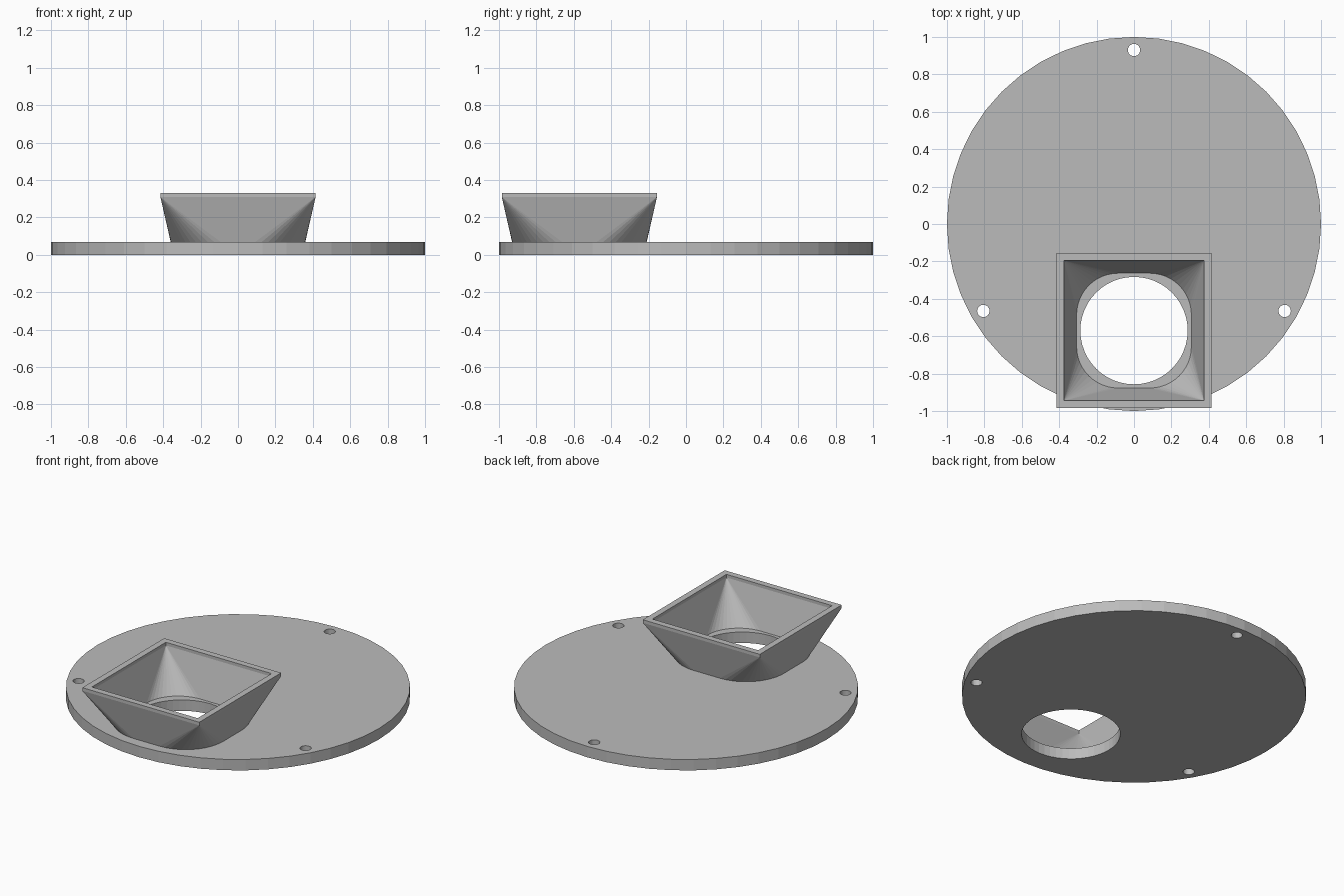
import bpy, bmesh, math

cube = bpy.data.objects.get("Cube")
if cube:
    bpy.data.objects.remove(cube, do_unlink=True)

PLATE_TOP, LIP_Z, RIM_Z = 0.07, 0.31, 0.33
CENTRE_Y = -0.57

grey = bpy.data.materials.new("plain grey")
grey.use_nodes = True
colour = (0.5, 0.5, 0.5, 1)
grey.diffuse_color = colour
grey.node_tree.nodes["Principled BSDF"].inputs["Base Color"].default_value = colour


def finish(bm, name):
    mesh = bpy.data.meshes.new(name)
    bm.to_mesh(mesh)
    bm.free()
    mesh.materials.append(grey)
    obj = bpy.data.objects.new(name, mesh)
    bpy.context.collection.objects.link(obj)
    return obj


def circle_edges(bm, x, y, radius, sides):
    turn = 2 * math.pi / sides
    verts = [bm.verts.new((x + radius * math.cos(i * turn), y + radius * math.sin(i * turn), 0))
             for i in range(sides)]
    return [bm.edges.new((v, verts[i - 1])) for i, v in enumerate(verts)]


# Round base plate with a large opening and three screw holes
bm = bmesh.new()
edges = circle_edges(bm, 0, 0, 1, 48)
edges += circle_edges(bm, 0, CENTRE_Y, 0.287, 48)
for degrees in (90, 210, 330):
    a = math.radians(degrees)
    edges += circle_edges(bm, 0.93 * math.cos(a), 0.93 * math.sin(a), 0.033, 24)
bmesh.ops.triangle_fill(bm, edges=edges, use_beauty=True, normal=(0, 0, 1))
top = bmesh.ops.extrude_face_region(bm, geom=bm.faces[:])["geom"]
bmesh.ops.translate(bm, vec=(0, 0, PLATE_TOP),
                    verts=[g for g in top if isinstance(g, bmesh.types.BMVert)])
bmesh.ops.recalc_face_normals(bm, faces=bm.faces[:])
finish(bm, "base_plate")


# Funnel blending from a round throat to a square mouth
def rounded_square(bm, flat, radius, z, steps=12):
    loop = []
    for quarter in range(4):
        mid = math.radians(45 + 90 * quarter)
        cx = math.copysign(flat, math.cos(mid))
        cy = math.copysign(flat, math.sin(mid))
        for i in range(steps + 1):
            a = math.radians(90) * (quarter + i / steps)
            loop.append(bm.verts.new((cx + radius * math.cos(a),
                                      CENTRE_Y + cy + radius * math.sin(a), z)))
    return loop


bm = bmesh.new()
t = PLATE_TOP / LIP_Z
outer, inner = 0.415, 0.375
loops = [rounded_square(bm, f, r, z) for f, r, z in (
    (outer * t, 0.344 * (1 - t), PLATE_TOP),
    (outer, 0, LIP_Z), (outer, 0, RIM_Z),
    (inner, 0, RIM_Z), (inner, 0, LIP_Z),
    (inner * t, 0.287 * (1 - t), PLATE_TOP))]
for low, high in zip(loops, loops[1:]):
    for i in range(len(low)):
        bm.faces.new((low[i - 1], low[i], high[i], high[i - 1]))
bmesh.ops.remove_doubles(bm, verts=bm.verts[:], dist=0.0001)
# outward sides are wound correctly by construction
funnel = finish(bm, "square_funnel")
for polygon in funnel.data.polygons:
    polygon.use_smooth = False
